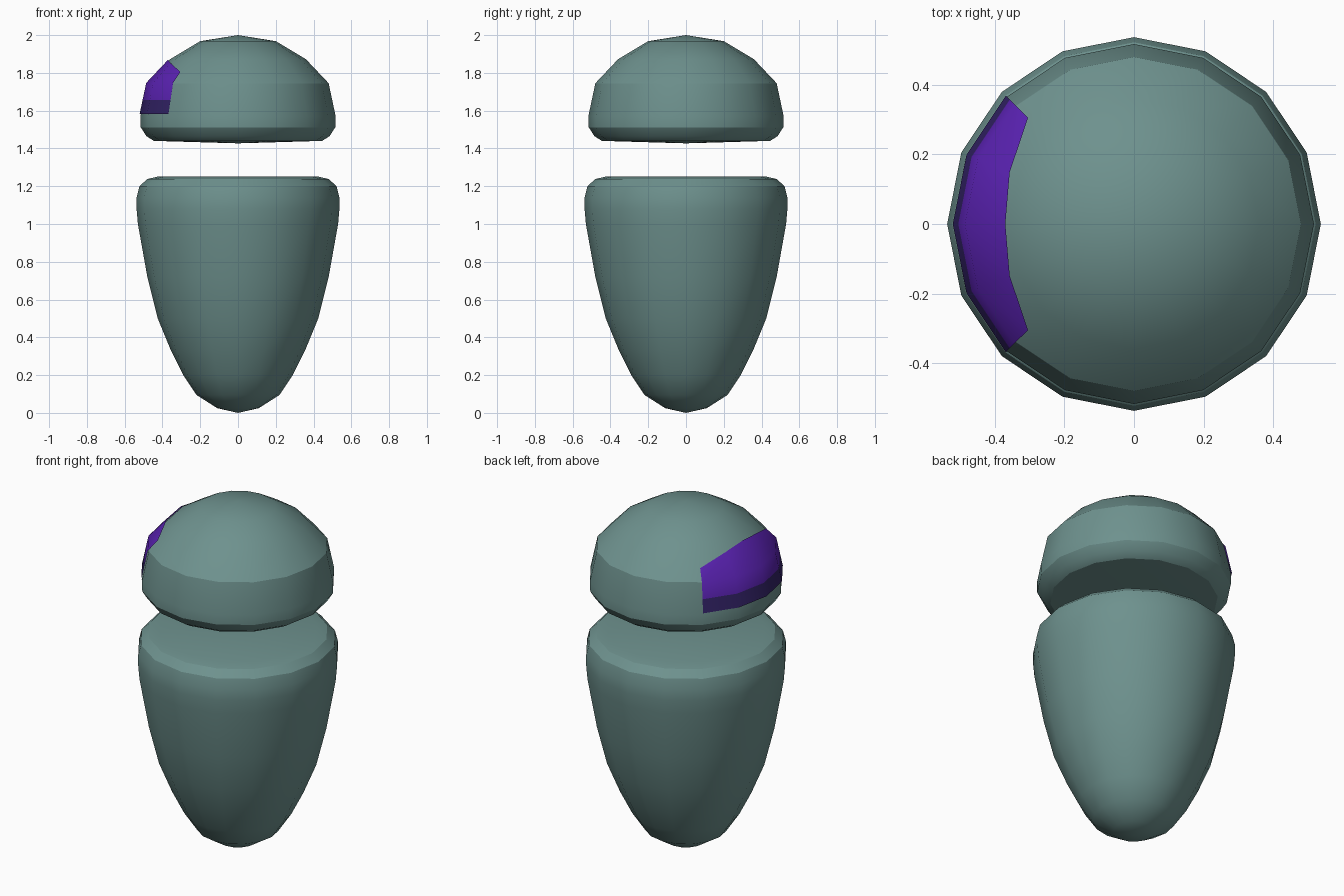
import bpy, bmesh, math

if "Cube" in bpy.data.objects:
    bpy.data.objects.remove(bpy.data.objects["Cube"])

SIDES = 16


def material(name, rgb):
    m = bpy.data.materials.new(name)
    m.diffuse_color = (*rgb, 1)
    m.use_nodes = True
    m.node_tree.nodes["Principled BSDF"].inputs["Base Color"].default_value = m.diffuse_color
    return m


teal = material("grey teal", (0.155, 0.285, 0.27))
purple = material("purple", (0.110, 0.017, 0.48))
dark = material("dark purple", (0.034, 0.017, 0.14))


def finish(name, bm, mats, angle=28):
    me = bpy.data.meshes.new(name)
    bm.to_mesh(me)
    bm.free()
    ob = bpy.data.objects.new(name, me)
    bpy.context.collection.objects.link(ob)
    for m in mats:
        me.materials.append(m)
    bpy.ops.object.select_all(action='DESELECT')
    ob.select_set(True)
    bpy.context.view_layer.objects.active = ob
    bpy.ops.object.shade_smooth_by_angle(angle=math.radians(angle))
    return ob


def lathe(name, profile, mat):
    """Spin a bottom-to-top (radius, z) profile; both ends lie on the axis."""
    bm = bmesh.new()
    low = bm.verts.new((0, 0, profile[0][1]))
    high = bm.verts.new((0, 0, profile[-1][1]))
    rings = [[bm.verts.new((r * math.cos(math.tau * i / SIDES),
                            r * math.sin(math.tau * i / SIDES), z))
              for i in range(SIDES)] for r, z in profile[1:-1]]
    for i in range(SIDES):
        j = (i + 1) % SIDES
        bm.faces.new((low, rings[0][j], rings[0][i]))
        for a, b in zip(rings, rings[1:]):
            bm.faces.new((a[i], a[j], b[j], b[i]))
        bm.faces.new((rings[-1][i], rings[-1][j], high))
    return finish(name, bm, [mat])


# Egg-shaped body with a flat, rounded-off top
lathe("body", [(0, 0), (0.11, 0.025), (0.22, 0.095), (0.29, 0.2), (0.355, 0.33),
               (0.425, 0.5), (0.48, 0.72), (0.53, 1.0), (0.537, 1.08), (0.537, 1.14),
               (0.522, 1.2), (0.48, 1.238), (0.42, 1.252), (0, 1.252)], teal)

# Domed head floating above the body
head = [(0, 1.427), (0.445, 1.44), (0.485, 1.465), (0.515, 1.512), (0.517, 1.57),
        (0.48, 1.745), (0.36, 1.872), (0.2, 1.968), (0, 2.0)]
lathe("head", head, teal)


# Face plate lying on the head, towards -x, with a darker lower band
def head_radius(z):
    for (r0, z0), (r1, z1) in zip(head, head[1:]):
        if z0 <= z <= z1:
            return r0 + (r1 - r0) * (z - z0) / (z1 - z0)


bm = bmesh.new()
columns = []
for k in range(-2, 3):
    a = math.pi + k * math.tau / SIDES
    top = (1.868, 1.85, 1.803)[abs(k)]
    columns.append([bm.verts.new(((head_radius(z) + 0.006) * math.cos(a),
                                  (head_radius(z) + 0.006) * math.sin(a), z + 0.002))
                    for z in (1.58, 1.655, 1.745, top)])
for a, b in zip(columns, columns[1:]):
    for row in range(3):
        f = bm.faces.new((a[row], b[row], b[row + 1], a[row + 1]))
        f.material_index = 1 if row == 0 else 0
finish("face_plate", bm, [purple, dark], 45)
